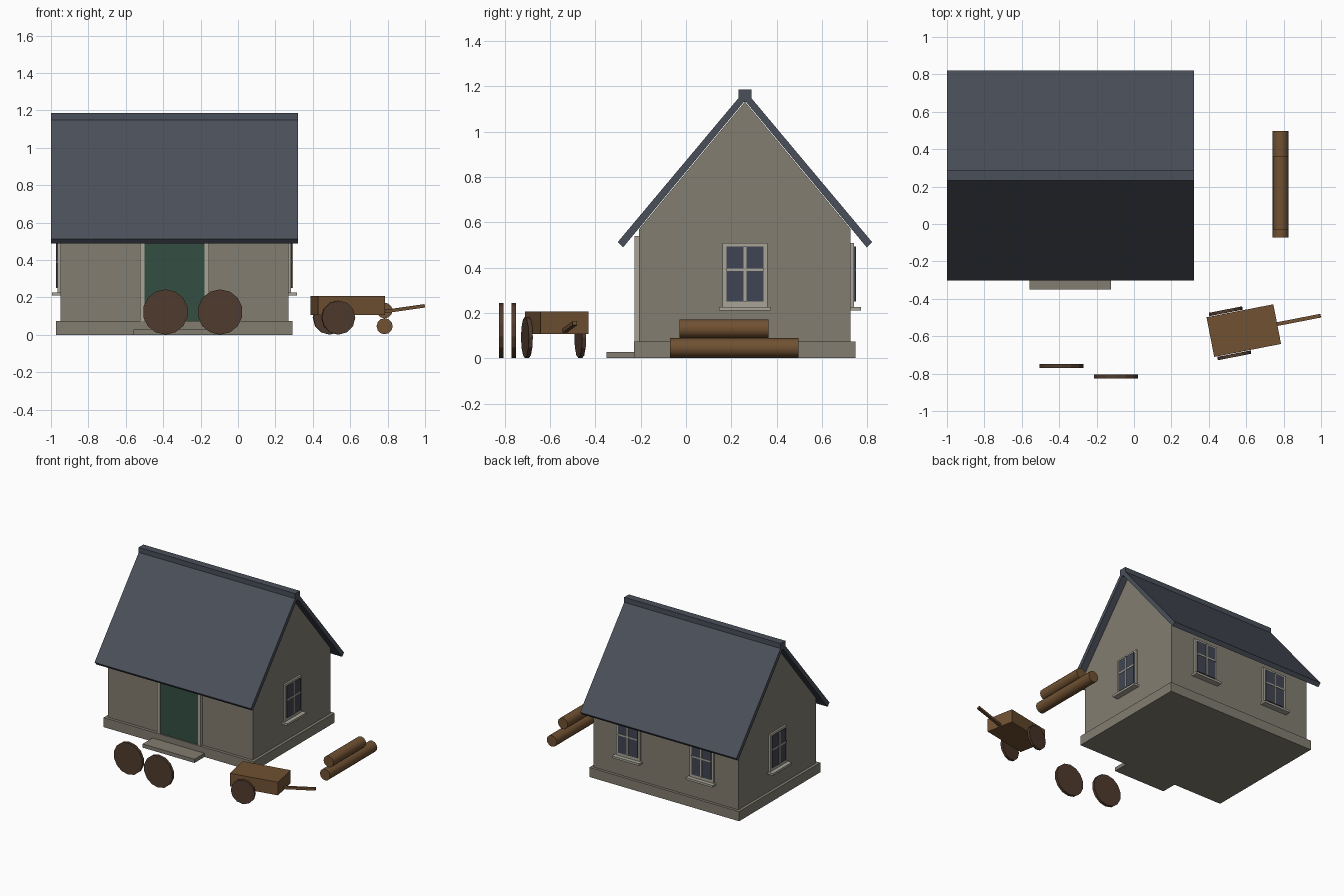
import bpy, bmesh, math
from mathutils import Matrix, Vector

default = bpy.data.objects.get("Cube")
if default:
    bpy.data.objects.remove(default, do_unlink=True)


def material(name, rgb):
    """Flat colour from 0-255 display values, stored as linear."""
    lin = [((c / 255 + 0.055) / 1.055) ** 2.4 for c in rgb]
    m = bpy.data.materials.new(name)
    m.use_nodes = True
    m.diffuse_color = (*lin, 1)
    m.node_tree.nodes["Principled BSDF"].inputs["Base Color"].default_value = (*lin, 1)
    return m


STONE = material("stone", (130, 125, 112))
SLATE = material("slate", (74, 79, 90))
GREEN = material("door_green", (52, 79, 66))
TRIM = material("pale_trim", (168, 164, 151))
GLASS = material("window_glass", (64, 69, 83))
WOOD = material("wood", (112, 81, 50))
DARK = material("dark_wood", (80, 59, 46))


def finish(name, bm, mat, matrix=Matrix()):
    bmesh.ops.recalc_face_normals(bm, faces=bm.faces)
    mesh = bpy.data.meshes.new(name)
    bm.to_mesh(mesh)
    bm.free()
    mesh.materials.append(mat)
    ob = bpy.data.objects.new(name, mesh)
    ob.matrix_world = matrix
    bpy.context.scene.collection.objects.link(ob)
    return ob


def box(name, lo, hi, mat, matrix=Matrix()):
    lo, hi = Vector(lo), Vector(hi)
    bm = bmesh.new()
    bmesh.ops.create_cube(bm, size=1)
    for v in bm.verts:
        v.co = (lo + hi) / 2 + v.co * (hi - lo)
    return finish(name, bm, mat, matrix)


def prism(name, profile, x0, x1, mat):
    """Extrude a y-z outline along x."""
    bm = bmesh.new()
    face = bm.faces.new([bm.verts.new((x0, y, z)) for y, z in profile])
    new = bmesh.ops.extrude_face_region(bm, geom=[face])["geom"]
    bmesh.ops.translate(bm, vec=(x1 - x0, 0, 0),
                        verts=[g for g in new if isinstance(g, bmesh.types.BMVert)])
    return finish(name, bm, mat)


def cylinder_y(name, centre, radius, length, sides, mat, matrix=Matrix(), smooth=False):
    """Cylinder with its axis along y."""
    bm = bmesh.new()
    turn = Matrix.Translation(centre) @ Matrix.Rotation(math.pi / 2, 4, 'X')
    bmesh.ops.create_cone(bm, cap_ends=True, segments=sides, radius1=radius,
                          radius2=radius, depth=length, matrix=turn)
    for f in bm.faces:
        f.smooth = smooth and len(f.verts) == 4
    for e in bm.edges:
        e.smooth = all(len(f.verts) == 4 for f in e.link_faces)
    return finish(name, bm, mat, matrix)


# House body
MID_X, RIDGE_Y = -0.34, 0.26
HALF_X, HALF_Y = 0.61, 0.467
box("plinth", (-0.972, -0.23, 0), (0.292, 0.748, 0.073), STONE)
y0, y1 = RIDGE_Y - HALF_Y, RIDGE_Y + HALF_Y
prism("walls", [(y0, 0.02), (y1, 0.02), (y1, 0.57), (RIDGE_Y, 1.132), (y0, 0.57)],
      MID_X - HALF_X, MID_X + HALF_X, STONE)

# Roof
right_half = [(0.538, 0.489), (0.561, 0.513), (0, 1.182)]
left_half = [(-y, z) for y, z in reversed(right_half[:2])]
chevron = [(0, 1.137)] + right_half + left_half
prism("roof", [(RIDGE_Y + y, z) for y, z in chevron], -1, 0.32, SLATE)
box("ridge_cap", (-1, RIDGE_Y - 0.028, 1.13), (0.32, RIDGE_Y + 0.028, 1.187), SLATE)

# Doorway and step
box("door", (-0.5, -0.22, 0.073), (-0.18, -0.2, 0.52), GREEN)
for side in (-1, 1):
    a, b = sorted((MID_X + side * 0.16, MID_X + side * 0.184))
    box("door_post", (a, -0.227, 0.073), (b, -0.2, 0.54), TRIM)
box("door_lintel", (-0.5, -0.227, 0.515), (-0.18, -0.2, 0.54), TRIM)
box("doorstep", (-0.56, -0.35, 0), (-0.122, -0.225, 0.028), STONE)


def window(x, y, angle):
    """Window facing +y locally, turned about z."""
    m = Matrix.Translation((x, y, 0)) @ Matrix.Rotation(math.radians(angle), 4, 'Z')
    box("window_frame", (-0.1, -0.01, 0.225), (0.1, 0.014, 0.508), TRIM, m)
    box("window_glass", (-0.082, 0.01, 0.25), (0.082, 0.02, 0.493), GLASS, m)
    box("window_mullion", (-0.006, 0.01, 0.25), (0.006, 0.024, 0.493), TRIM, m)
    box("window_crossbar", (-0.082, 0.01, 0.384), (0.082, 0.023, 0.396), TRIM, m)
    box("window_sill", (-0.114, -0.01, 0.21), (0.114, 0.045, 0.226), TRIM, m)


for side in (-1, 1):
    window(MID_X + side * HALF_X, RIDGE_Y, -90 * side)
    window(MID_X + side * 0.31, y1, 0)

# Loose wheels in front of the house
for x, y in ((-0.388, -0.76), (-0.096, -0.815)):
    cylinder_y("loose_wheel", (x, y, 0.122), 0.121, 0.021, 14, DARK)

# Handcart
cart = Matrix.Translation((0.587, -0.57, 0)) @ Matrix.Rotation(math.radians(11), 4, 'Z')
box("cart_body", (-0.182, -0.108, 0.107), (0.182, 0.108, 0.207), WOOD, cart)
for side in (-1, 1):
    cylinder_y("cart_wheel", (-0.075, side * 0.12, 0.092), 0.091, 0.018, 12, DARK, cart)
tilt = cart @ Matrix.Translation((0.17, 0, 0.12)) @ Matrix.Rotation(math.radians(-8), 4, 'Y')
box("cart_handle", (0, -0.01, -0.009), (0.25, 0.01, 0.009), WOOD, tilt)

# Stacked logs
cylinder_y("lower_log", (0.784, 0.213, 0.046), 0.043, 0.568, 12, WOOD, smooth=True)
cylinder_y("upper_log", (0.784, 0.168, 0.13), 0.042, 0.393, 12, WOOD, smooth=True)
